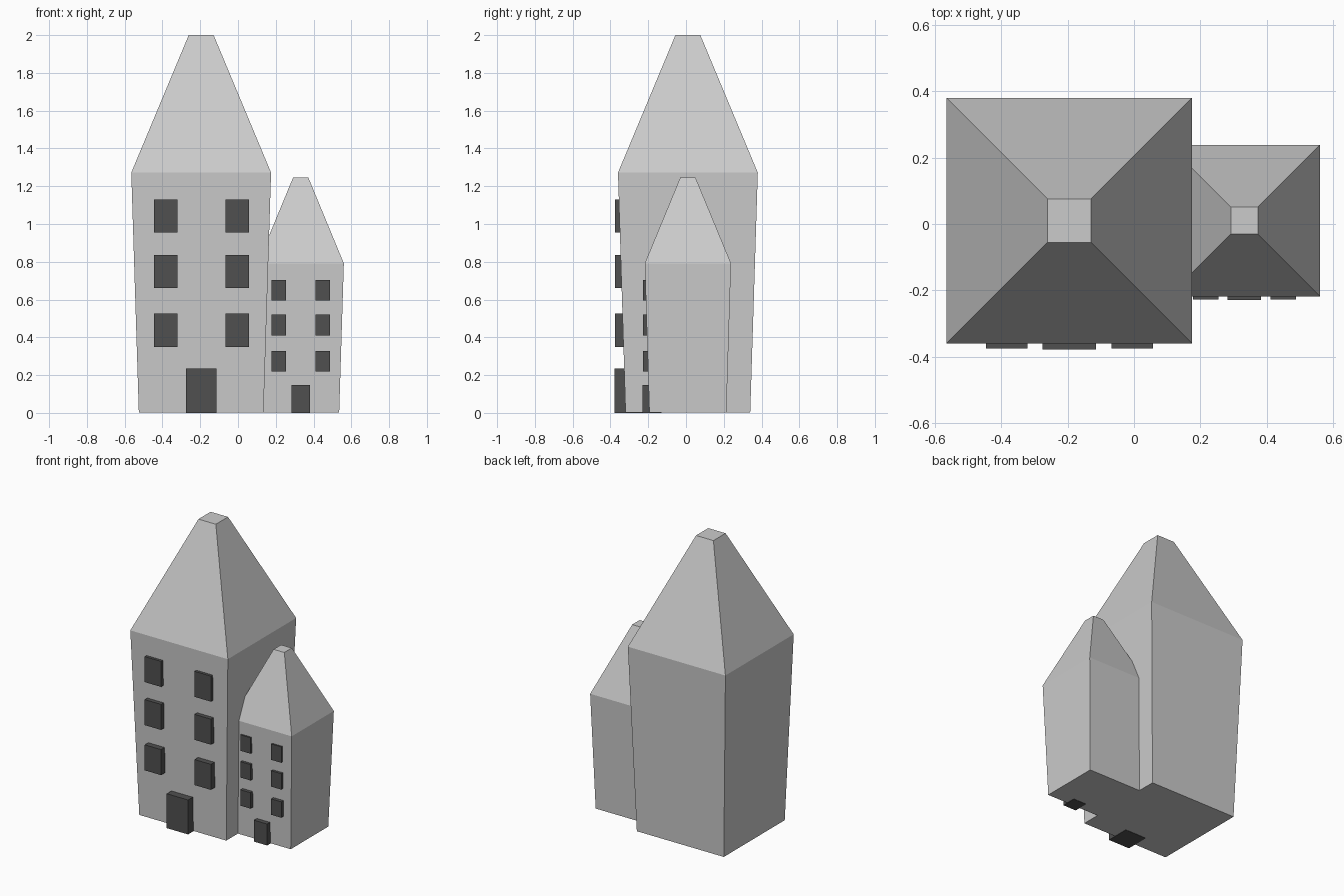
import bpy, bmesh

if "Cube" in bpy.data.objects:
    bpy.data.objects.remove(bpy.data.objects["Cube"])

dark = bpy.data.materials.new("dark_openings")
dark.diffuse_color = (0.08, 0.08, 0.08, 1)
dark.use_nodes = True
dark.node_tree.nodes["Principled BSDF"].inputs["Base Color"].default_value = dark.diffuse_color


def make_object(name, bm, mat=None):
    bmesh.ops.recalc_face_normals(bm, faces=bm.faces)
    mesh = bpy.data.meshes.new(name)
    bm.to_mesh(mesh)
    bm.free()
    if mat:
        mesh.materials.append(mat)
    obj = bpy.data.objects.new(name, mesh)
    bpy.context.collection.objects.link(obj)
    return obj


def square_loft(name, cx, cy, profile):
    """Stack square rings given as (half width, height) and skin them."""
    bm = bmesh.new()
    rings = [[bm.verts.new((cx + sx * r, cy + sy * r, z))
              for sx, sy in ((-1, -1), (1, -1), (1, 1), (-1, 1))]
             for r, z in profile]
    for low, high in zip(rings, rings[1:]):
        for i in range(4):
            j = (i + 1) % 4
            bm.faces.new((low[i], low[j], high[j], high[i]))
    bm.faces.new(rings[0][::-1])
    bm.faces.new(rings[-1])
    return make_object(name, bm)


def box(name, x, y, z, mat):
    """Box from (min, max) ranges."""
    bm = bmesh.new()
    bmesh.ops.create_cube(bm, size=1)
    for v in bm.verts:
        v.co = [a + (b - a) * (c + 0.5) for (a, b), c in zip((x, y, z), v.co)]
    return make_object(name, bm, mat)


def house(name, cx, cy, s, sz):
    # Flared walls and truncated pyramid roof
    square_loft(name + "_tower", cx, cy,
                [(0.33 * s, 0.002), (0.37 * s, 1.272 * sz), (0.066 * s, 2 * sz)])
    # Door
    box(name + "_door", (cx - 0.081 * s, cx + 0.081 * s),
        (cy - 0.388 * s, cy - 0.225 * s), (0, 0.236 * sz), dark)
    # Three rows of paired windows
    for row, z in enumerate((0.35, 0.66, 0.955)):
        for side, dx in (("left", -0.188), ("right", 0.19)):
            x = cx + dx * s
            box(f"{name}_window_{side}_{row + 1}", (x - 0.062 * s, x + 0.062 * s),
                (cy - 0.385 * s, cy - 0.25 * s), (z * sz, (z + 0.175) * sz), dark)


house("large_house", -0.195, 0.01, 1.0, 1.0)
house("small_house", 0.332, 0.01, 0.617, 0.6225)
